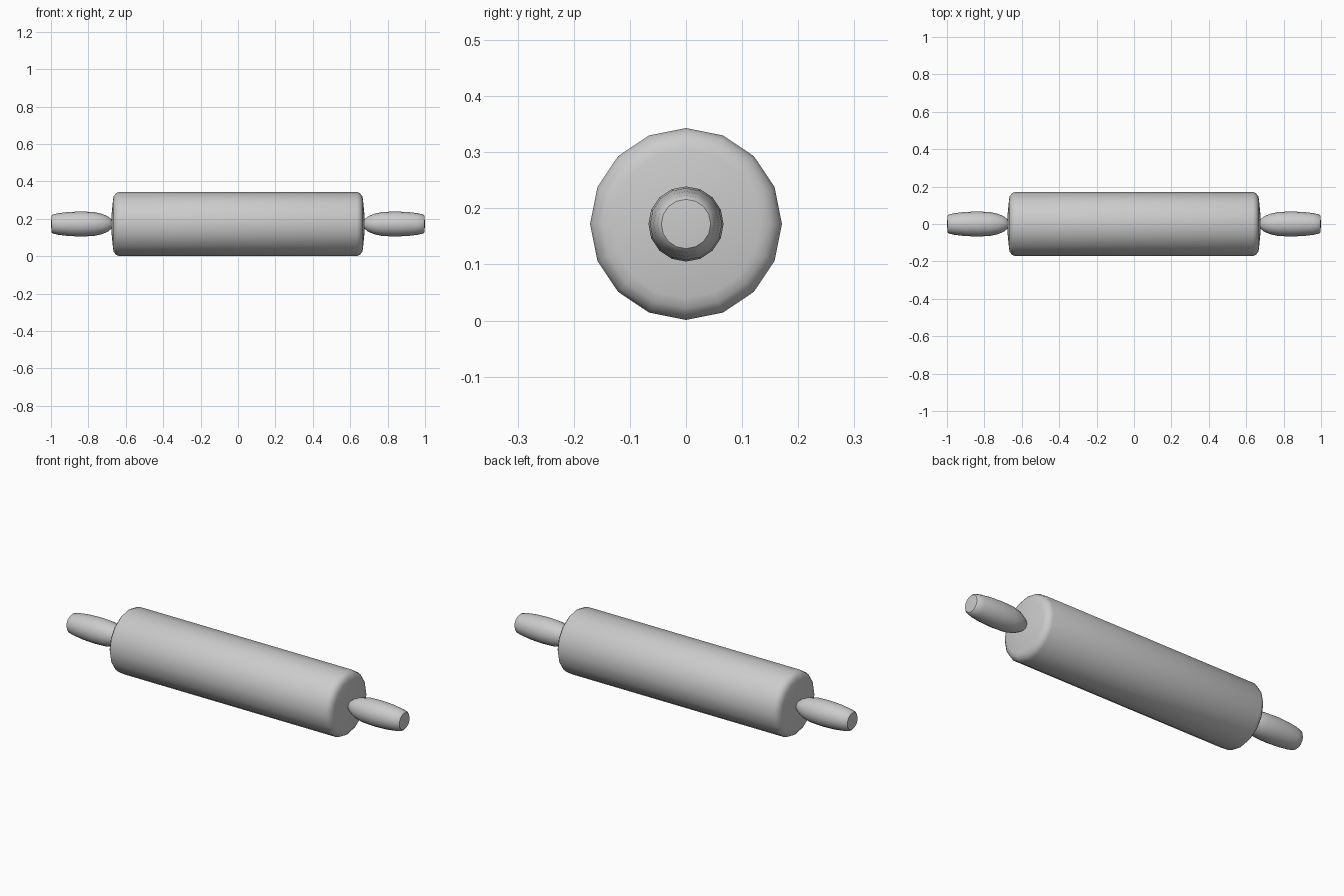
import bpy, bmesh
from math import sin, cos, pi, radians

if "Cube" in bpy.data.objects:
    bpy.data.objects.remove(bpy.data.objects["Cube"])

AXIS_Z = 0.172


def lathe(name, profile, sides):
    """Spin (x, radius) points around the long x axis, closing both ends."""
    bm = bmesh.new()
    rings = []
    for x, r in profile:
        if r == 0:
            rings.append([bm.verts.new((x, 0, AXIS_Z))])
        else:
            rings.append([bm.verts.new((x, r * sin(2 * pi * i / sides),
                                        AXIS_Z + r * cos(2 * pi * i / sides)))
                          for i in range(sides)])
    for a, b in zip(rings, rings[1:]):
        for i in range(sides):
            j = (i + 1) % sides
            quad = [a[i % len(a)], a[j % len(a)], b[j % len(b)], b[i % len(b)]]
            bm.faces.new(list(dict.fromkeys(quad)))
    bmesh.ops.recalc_face_normals(bm, faces=bm.faces)
    mesh = bpy.data.meshes.new(name)
    bm.to_mesh(mesh)
    bm.free()
    ob = bpy.data.objects.new(name, mesh)
    bpy.context.collection.objects.link(ob)
    bpy.ops.object.select_all(action='DESELECT')
    ob.select_set(True)
    bpy.context.view_layer.objects.active = ob
    bpy.ops.object.shade_smooth_by_angle(angle=radians(40))
    return ob


# Roller: straight barrel with rounded rims and slightly domed ends
half = [(0.635, 0.171), (0.652, 0.165), (0.664, 0.150), (0.668, 0.132),
        (0.676, 0.05), (0.677, 0)]
lathe("roller", [(-x, r) for x, r in reversed(half)] + half, 16)

# Handles: narrow neck, swollen grip, blunt tip
grip = [(0.665, 0), (0.672, 0.022), (0.695, 0.040), (0.725, 0.054),
        (0.77, 0.064), (0.84, 0.067), (0.91, 0.064), (0.96, 0.058),
        (0.99, 0.051), (0.997, 0.044), (1.0, 0)]
for side, label in ((-1, "left"), (1, "right")):
    lathe(label + "_handle", [(side * x, r) for x, r in grip], 16)
